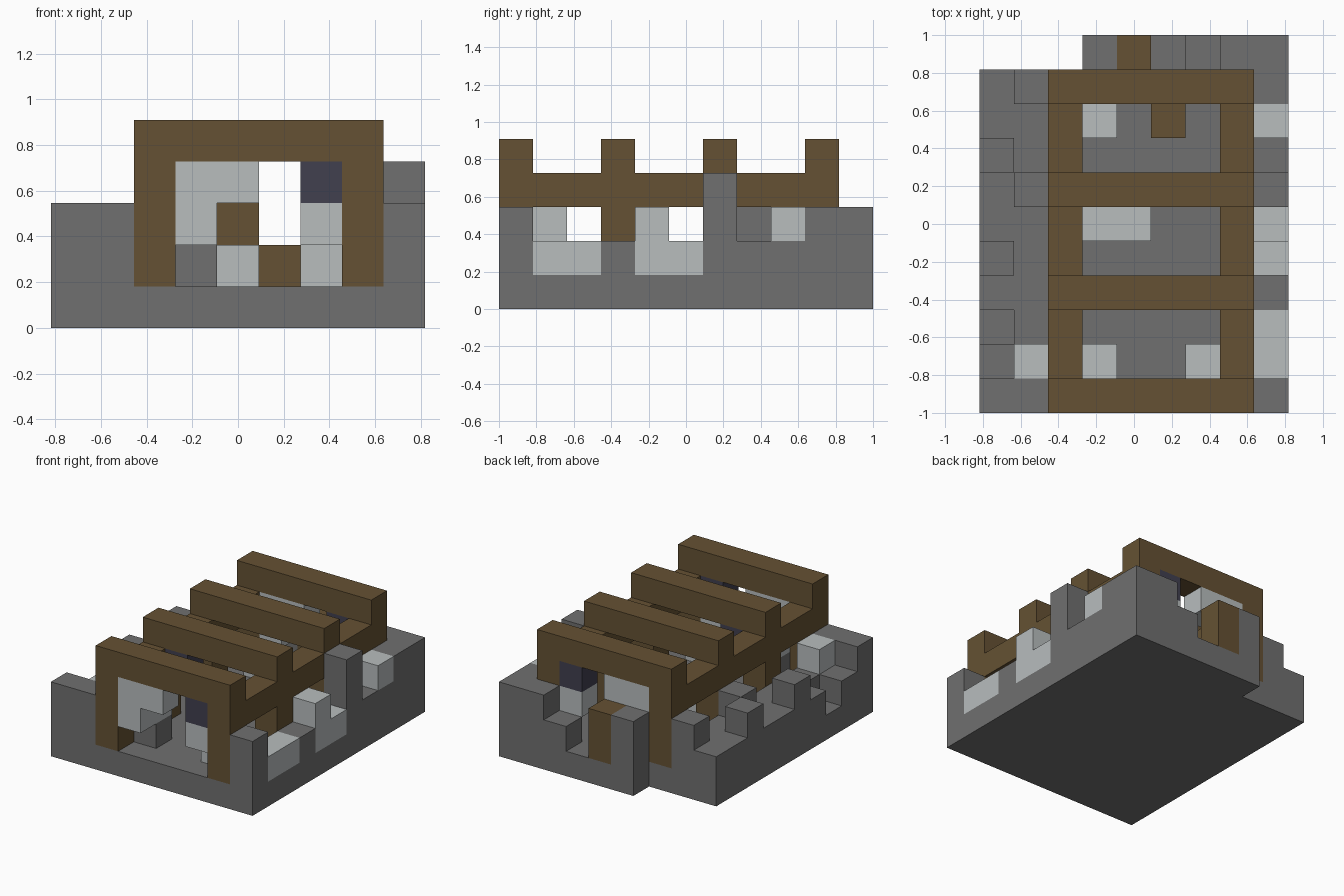
import bpy
import bmesh
from mathutils import Vector

old = bpy.data.objects.get("Cube")
if old:
    bpy.data.objects.remove(old, do_unlink=True)

U = 2 / 11  # block size
ORIGIN = Vector((-4.5, -5.5, 0))
COLOURS = {
    "stone_grey": (0.16, 0.16, 0.16),
    "timber_brown": (0.13, 0.083, 0.033),
    "pale_stone": (0.48, 0.51, 0.515),
    "dark_lantern": (0.052, 0.05, 0.078),
}
materials = {}
for name, rgb in COLOURS.items():
    m = bpy.data.materials.new(name)
    m.use_nodes = True
    m.diffuse_color = (*rgb, 1)
    m.node_tree.nodes["Principled BSDF"].inputs["Base Color"].default_value = (*rgb, 1)
    materials[name] = m

filled = {}  # block cell -> part name
part_colour = {}


def blocks(part, colour, xs, ys, zs):
    """Fill a range of block cells; each argument is a (first, last) pair or one index."""
    part_colour[part] = colour
    spans = [range(s, s + 1) if isinstance(s, int) else range(s[0], s[1] + 1)
             for s in (xs, ys, zs)]
    for x in spans[0]:
        for y in spans[1]:
            for z in spans[2]:
                filled[x, y, z] = part


def stone(part, xs, ys, zs):
    blocks(part, "stone_grey", xs, ys, zs)


def timber(part, xs, ys, zs):
    blocks(part, "timber_brown", xs, ys, zs)


def pale(part, xs, ys, zs):
    blocks(part, "pale_stone", xs, ys, zs)


# Foundation with a notch at the back right corner
stone("foundation", (0, 8), (0, 9), 0)
stone("foundation", (3, 8), 10, 0)

# Right wall: low course with scattered raised stones
stone("right_wall", (0, 1), (0, 9), 1)
stone("right_wall", (0, 1), 0, 2)
for x, y in ((1, 9), (0, 7), (1, 6), (0, 4)):
    stone("right_wall", x, y, 2)
del filled[0, 2, 1]
pale("right_wall_cap", 1, 1, 2)

# Left wall with a pillar and pale patches
stone("left_wall", 8, (0, 10), 1)
stone("left_wall", 8, 0, 2)
stone("left_wall", 8, (9, 10), 2)
stone("left_pillar", 8, 6, (1, 3))
pale("left_wall_front_patch", 8, (1, 2), 1)
pale("left_wall_middle_patch", 8, (4, 5), 1)
pale("left_wall_middle_patch", 8, 4, 2)
pale("left_wall_back_cap", 8, 8, 2)

# Broken back wall
stone("back_wall", 3, 10, (1, 2))
stone("back_wall", 6, 10, 1)
stone("back_wall", 7, 10, (1, 2))
timber("back_wall_post", 4, 10, (1, 2))

# Timber frame: rails, posts and roof beams
for side, x in (("right", 2), ("left", 7)):
    timber(side + "_rail", x, (0, 9), 3)
    for y in range(0, 10, 3):
        timber(side + "_posts", x, y, (1, 2))
for y in range(0, 10, 3):
    timber("roof_beams", (2, 7), y, 4)

# Infill under the two end beams
for end, y in (("front", 0), ("back", 9)):
    pale(end + "_infill", (3, 4), y, 3)
    pale(end + "_infill", 3, y, 2)
    pale(end + "_bracket", 6, y, 2)
    blocks(end + "_lantern", "dark_lantern", 6, y, 3)
blocks("middle_lantern", "dark_lantern", 3, 3, 3)

# Furnishings on the floor
stone("front_pedestal", 3, 1, 1)
pale("pedestal_cap", 3, 1, 2)
pale("front_block", 6, 1, 1)
pale("middle_bench", (3, 4), 5, 1)
pale("back_block", 3, 8, 1)
timber("back_stool", 5, 8, 1)


def build(part):
    """Make one object from the exposed block faces of a part."""
    bm = bmesh.new()
    for cell in [c for c, p in filled.items() if p == part]:
        centre = Vector(cell) + Vector((0.5, 0.5, 0.5)) + ORIGIN
        for axis in range(3):
            for sign in (-1, 1):
                n = Vector((0, 0, 0))
                n[axis] = sign
                if tuple(int(a + b) for a, b in zip(cell, n)) in filled:
                    continue
                a = Vector((0, 0, 0))
                a[(axis + 1) % 3] = 0.5
                b = n.cross(a)
                mid = centre + n / 2
                corners = (mid - a - b, mid + a - b, mid + a + b, mid - a + b)
                bm.faces.new([bm.verts.new(c * U) for c in corners])
    bmesh.ops.remove_doubles(bm, verts=bm.verts, dist=0.001)
    bmesh.ops.dissolve_limit(bm, angle_limit=0.01, verts=bm.verts, edges=bm.edges)
    mesh = bpy.data.meshes.new(part)
    bm.to_mesh(mesh)
    bm.free()
    mesh.materials.append(materials[part_colour[part]])
    bpy.context.scene.collection.objects.link(bpy.data.objects.new(part, mesh))


for part in part_colour:
    build(part)
